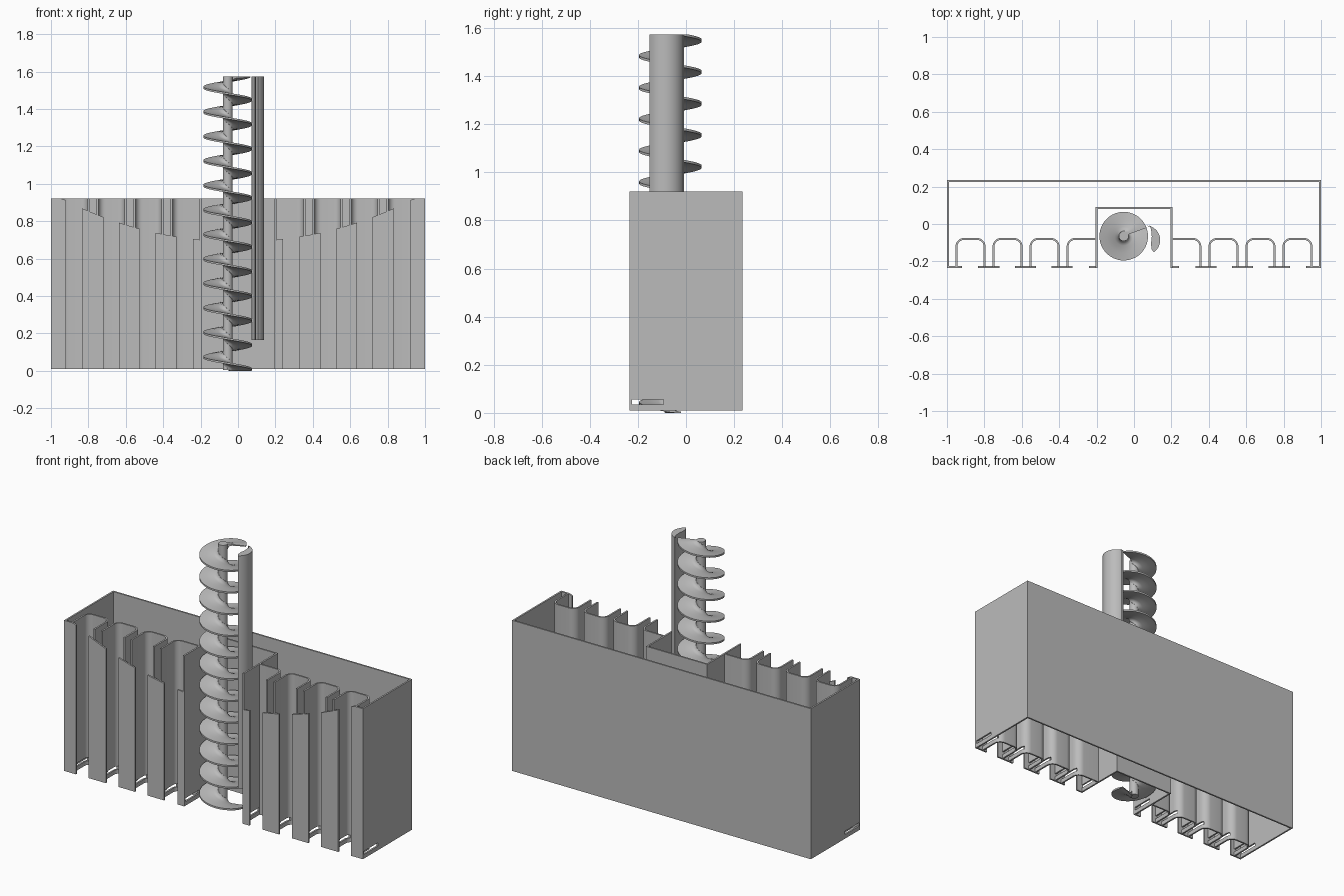
import bpy, bmesh, math
from mathutils import Vector

if "Cube" in bpy.data.objects:
    bpy.data.objects.remove(bpy.data.objects["Cube"])

grey = bpy.data.materials.new("plain_grey")
grey.use_nodes = True
grey.diffuse_color = (0.5, 0.5, 0.5, 1)
grey.node_tree.nodes["Principled BSDF"].inputs["Base Color"].default_value = (0.5, 0.5, 0.5, 1)

BOTTOM, TOP = 0.01, 0.92
FRONT, BACK = -0.235, 0.235
WALL = 0.01
HEIGHT = 1.573
parts = []


def finish(name, bm):
    bmesh.ops.recalc_face_normals(bm, faces=bm.faces)
    mesh = bpy.data.meshes.new(name)
    bm.to_mesh(mesh)
    bm.free()
    mesh.materials.append(grey)
    obj = bpy.data.objects.new(name, mesh)
    bpy.context.collection.objects.link(obj)
    parts.append(obj)
    return obj


def prism(name, points, direction):
    """Extrude a closed outline of 3D points along a direction."""
    bm = bmesh.new()
    face = bm.faces.new([bm.verts.new(p) for p in points])
    new = bmesh.ops.extrude_face_region(bm, geom=[face])["geom"]
    bmesh.ops.translate(bm, vec=direction,
                        verts=[v for v in new if isinstance(v, bmesh.types.BMVert)])
    return finish(name, bm)


def wall(name, path):
    """Upright sheet of even thickness along a plan path."""
    pts = [Vector(p) for p in path]
    left, right = [], []
    for i, p in enumerate(pts):
        a = (p - pts[i - 1]).normalized() if i else None
        b = (pts[i + 1] - p).normalized() if i < len(pts) - 1 else None
        a, b = a or b, b or a
        na, nb = Vector((-a.y, a.x)), Vector((-b.y, b.x))
        off = (na + nb) * (WALL / 2 / (1 + na.dot(nb)))
        left.append(p + off)
        right.append(p - off)
    outline = [(p.x, p.y, BOTTOM) for p in left + right[::-1]]
    return prism(name, outline, (0, 0, TOP - BOTTOM))


def arc(cx, cy, r, start, end, n=8):
    return [(cx + r * math.cos(math.radians(start + (end - start) * i / n)),
             cy + r * math.sin(math.radians(start + (end - start) * i / n)))
            for i in range(n + 1)]


# Outer casing and central bay
h = WALL / 2
casing = wall("casing", [(-1 + h, FRONT), (-1 + h, BACK - h), (1 - h, BACK - h), (1 - h, FRONT)])
bay = wall("central_bay", [(-0.2, FRONT), (-0.2, 0.085), (0.2, 0.085), (0.2, FRONT)])
slotted = [casing, bay]

# Channels, open to the front, with rounded back corners
deep, r, front = -0.08, 0.04, FRONT + h
for side, label in ((1, "left"), (-1, "right")):
    for i in range(4):
        x0 = 0.205 + 0.198 * i
        x1 = x0 + 0.15
        if i == 0:
            path = [(0.2, deep)]
        else:
            path = [(x0, front)] + arc(x0 + r, deep - r, r, 180, 90)
        path += arc(x1 - r, deep - r, r, 90, 0) + [(x1, front)]
        slotted.append(wall(f"{label}_channel_{i + 1}", [(side * x, y) for x, y in path]))

# Long slot near the foot of every upright wall
bpy.ops.mesh.primitive_cube_add(size=1, location=(0, -0.159, 0.045))
cutter = bpy.context.object
cutter.name = "slot_cutter"
cutter.scale = (2.2, 0.132, 0.02)
cutter.hide_render = True
for obj in slotted:
    mod = obj.modifiers.new("slot", "BOOLEAN")
    mod.operation = "DIFFERENCE"
    mod.solver = "EXACT"
    mod.object = cutter
    bpy.context.view_layer.objects.active = obj
    bpy.ops.object.modifier_apply(modifier=mod.name)
bpy.data.objects.remove(cutter)


# Front strips, their tops following a shallow arc
def strip_top(x):
    radius = 2.03
    return min(TOP, 0.69 + radius - math.sqrt(radius ** 2 - x * x))


spans = [(0.195, 0.24), (0.33, 0.44), (0.525, 0.635), (0.72, 0.835), (0.92, 1)]
for side, label in ((1, "left"), (-1, "right")):
    for i, (a, b) in enumerate(spans):
        xs = [b + (a - b) * k / 6 for k in range(7)]
        outline = [(a, BOTTOM), (b, BOTTOM)] + [(x, strip_top(x)) for x in xs]
        prism(f"{label}_front_strip_{i + 1}",
              [(side * x, FRONT, z) for x, z in outline], (0, WALL, 0))

# Screw shaft
cx, cy = -0.055, -0.065
prism("screw_shaft", [(x, y, 0.005) for x, y in arc(cx, cy, 0.026, 0, 360, 32)[:-1]],
      (0, 0, HEIGHT - 0.005))

# Screw flight: a filleted blade section swept along a left-handed helix
half = [(0.018, 0.034), (0.027, 0.028), (0.031, 0.018), (0.038, 0.011),
        (0.05, 0.008), (0.09, 0.006), (0.13, 0.005)]
section = half + [(rad, -dz) for rad, dz in reversed(half)]
turns, per_turn = 12, 40
pitch = HEIGHT / turns
bm = bmesh.new()
rings = []
for s in range(turns * per_turn + 1):
    t = s / per_turn
    ang = math.radians(20) - math.tau * t
    rings.append([bm.verts.new((cx + rad * math.cos(ang), cy + rad * math.sin(ang),
                                min(HEIGHT, max(0, t * pitch + dz))))
                  for rad, dz in section])
n = len(section)
for lo, hi in zip(rings, rings[1:]):
    for k in range(n):
        bm.faces.new((lo[k], lo[(k + 1) % n], hi[(k + 1) % n], hi[k]))
bm.faces.new(rings[0])
bm.faces.new(rings[-1][::-1])
finish("screw_flight", bm)

# Curved guard beside the screw: round outside, hollow toward the screw
outer = arc(0.062, -0.086, 0.078, 82, -56, 20)
inner = [(0.094, -0.135), (0.092, -0.115)] + arc(cx, cy, 0.15, -14, 22, 8)
inner.append((0.074, -0.012))
prism("screw_guard", [(x, y, 0.165) for x, y in outer + inner], (0, 0, HEIGHT - 0.165))

# Smooth the curved surfaces, keep the edges sharp
bpy.ops.object.select_all(action="DESELECT")
for obj in parts:
    obj.select_set(True)
bpy.context.view_layer.objects.active = parts[0]
bpy.ops.object.shade_smooth_by_angle(angle=math.radians(35))
